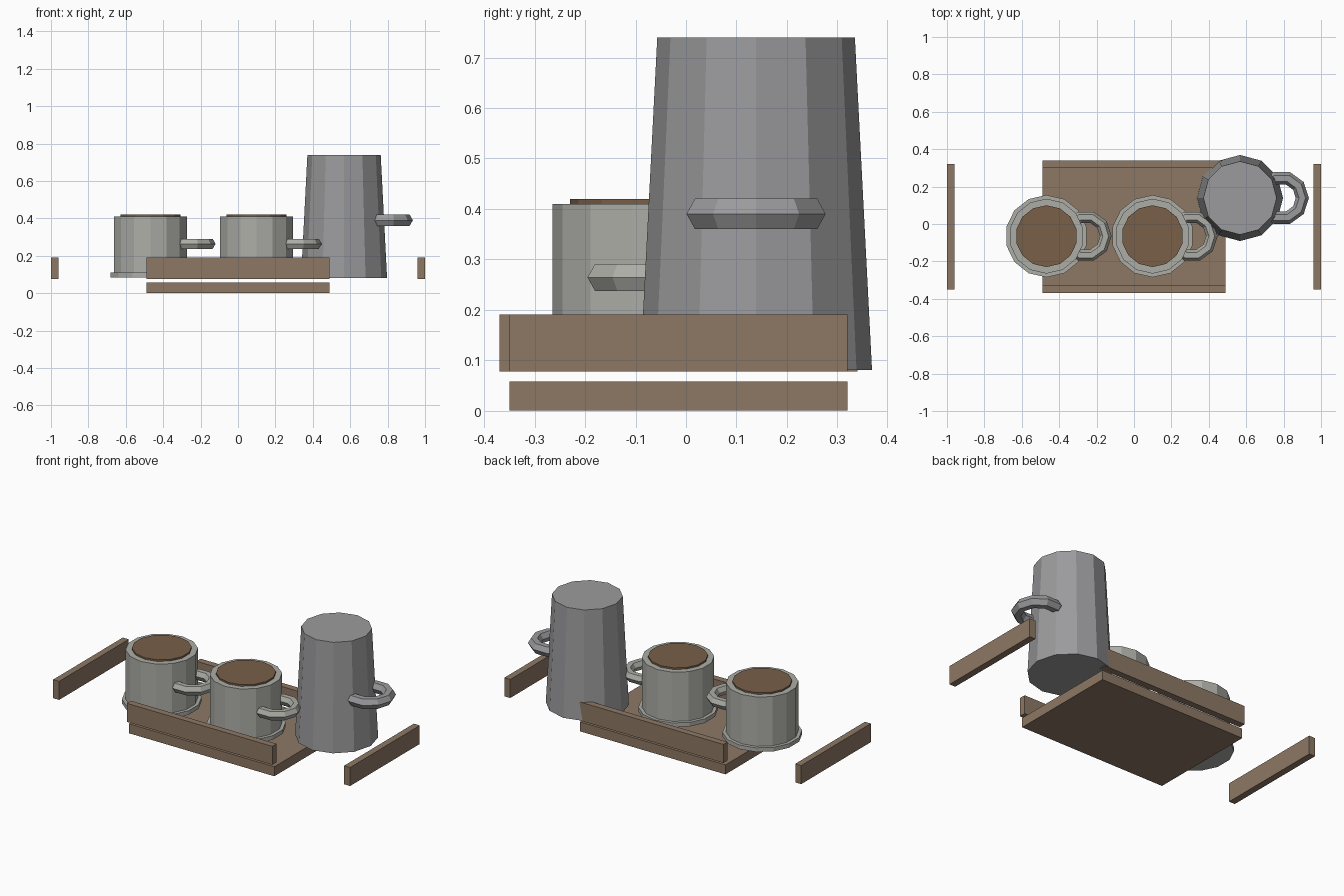
import bpy
import math

if "Cube" in bpy.data.objects:
    bpy.data.objects.remove(bpy.data.objects["Cube"])


def material(name, rgb):
    m = bpy.data.materials.new(name)
    m.diffuse_color = (*rgb, 1)
    m.use_nodes = True
    m.node_tree.nodes["Principled BSDF"].inputs["Base Color"].default_value = m.diffuse_color
    return m


WOOD = material("wood", (0.27, 0.19, 0.13))
COFFEE = material("coffee", (0.19, 0.115, 0.065))
CERAMIC = material("ceramic", (0.42, 0.42, 0.39))
METAL = material("metal", (0.33, 0.33, 0.34))


def finish(name, mat):
    ob = bpy.context.object
    ob.name = name
    ob.data.materials.append(mat)
    return ob


def box(name, x, y, z, mat=WOOD):
    """Box from (min, max) pairs."""
    bpy.ops.mesh.primitive_cube_add(size=1, location=[(a + b) / 2 for a, b in (x, y, z)])
    ob = finish(name, mat)
    ob.scale = [b - a for a, b in (x, y, z)]
    return ob


def drum(name, x, y, z0, z1, r0, r1, sides, mat):
    """Upright faceted cylinder or taper."""
    bpy.ops.mesh.primitive_cone_add(vertices=sides, radius1=r0, radius2=r1, depth=z1 - z0,
                                    location=(x, y, (z0 + z1) / 2))
    return finish(name, mat)


def ring(name, x, y, z, major, minor, mat):
    """Flat-lying handle ring with a hexagonal section."""
    bpy.ops.mesh.primitive_torus_add(major_segments=10, minor_segments=6, major_radius=major,
                                     minor_radius=minor, location=(x, y, z))
    return finish(name, mat)


# Tray: base board, long rails, and detached end rails
box("tray_base", (-0.49, 0.49), (-0.35, 0.32), (0, 0.058))
for side, y in (("front", -0.35), ("back", 0.32)):
    box(f"tray_{side}_rail", (-0.49, 0.49), (y - 0.02, y + 0.02), (0.077, 0.19))
for side, x in (("left", -0.98), ("right", 0.98)):
    box(f"tray_{side}_rail", (x - 0.02, x + 0.02), (-0.35, 0.32), (0.077, 0.19))

# Two cups: saucer, body, drink and handle
for label, x in (("left", -0.468), ("right", 0.099)):
    y = -0.065
    drum(f"{label}_saucer", x, y, 0.085, 0.11, 0.22, 0.22, 14, CERAMIC)
    drum(f"{label}_cup", x, y, 0.10, 0.41, 0.20, 0.20, 14, CERAMIC)
    drum(f"{label}_drink", x, y, 0.40, 0.42, 0.165, 0.165, 14, COFFEE)
    ring(f"{label}_cup_handle", x + 0.211, y, 0.264, 0.106, 0.031, CERAMIC)

# Tall tapered pot with its handle
drum("pot", 0.567, 0.139, 0.08, 0.74, 0.23, 0.196, 12, METAL)
ring("pot_handle", 0.79, 0.139, 0.39, 0.11, 0.035, METAL)
